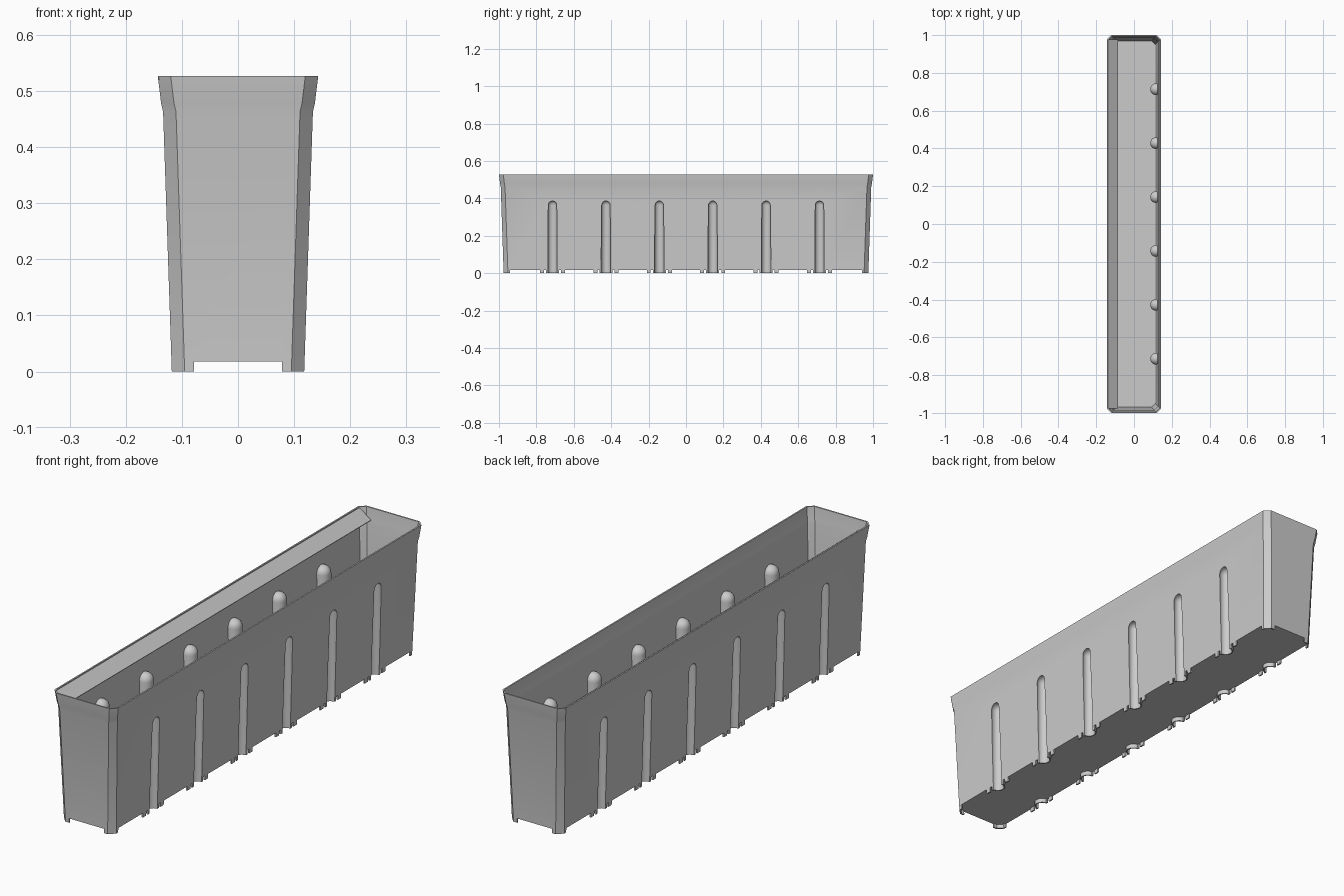
import bpy, bmesh, math
from mathutils import Matrix, Vector

if "Cube" in bpy.data.objects:
    bpy.data.objects.remove(bpy.data.objects["Cube"], do_unlink=True)

# Single plastic colour
grey = bpy.data.materials.new("plain grey")
grey.use_nodes = True
colour = (0.6, 0.6, 0.6, 1)
grey.diffuse_color = colour
grey.node_tree.nodes["Principled BSDF"].inputs["Base Color"].default_value = colour

HEIGHT, FLOOR, WALL, CHAMFER = 0.527, 0.018, 0.006, 0.023
# How far the wall leans in from the rim, by height
PROFILE = [(0, 0.025), (0.463, 0.0095), (0.478, 0.006), (HEIGHT, 0)]
GROOVES = [(i - 2.5) * 0.2855 for i in range(6)]


def make_object(name, bm):
    bmesh.ops.recalc_face_normals(bm, faces=bm.faces)
    mesh = bpy.data.meshes.new(name)
    bm.to_mesh(mesh)
    bm.free()
    mesh.materials.append(grey)
    ob = bpy.data.objects.new(name, mesh)
    bpy.context.collection.objects.link(ob)
    return ob


def inset_at(z):
    for (z0, a), (z1, b) in zip(PROFILE, PROFILE[1:]):
        if z <= z1:
            return a + (b - a) * (z - z0) / (z1 - z0)
    return 0


def add_hull(bm, heights, extra):
    """Closed loft of chamfered rectangles."""
    rings = []
    for z in heights:
        d = inset_at(z) + extra
        hx, hy, c = 0.143 - d, 1 - d, CHAMFER - extra * 0.59
        corner = [(hx, hy - c), (hx - c, hy)]
        pts = (corner + [(-x, y) for x, y in reversed(corner)]
               + [(-x, -y) for x, y in corner]
               + [(x, -y) for x, y in reversed(corner)])
        rings.append([bm.verts.new((x, y, z)) for x, y in pts])
    for a, b in zip(rings, rings[1:]):
        for i in range(8):
            j = (i + 1) % 8
            bm.faces.new((a[i], a[j], b[j], b[i]))
    bm.faces.new(rings[0])
    bm.faces.new(rings[-1])


def capsules(name, radius, top):
    """Round-topped upright rods along both long sides."""
    bm = bmesh.new()
    for side in (-1, 1):
        for y in GROOVES:
            rod = bmesh.ops.create_uvsphere(bm, u_segments=24, v_segments=12, radius=radius)["verts"]
            for v in rod:
                if v.co.z < -0.001:
                    v.co.z -= 0.5
            bmesh.ops.translate(bm, verts=rod, vec=(side * 0.117, y, top - radius))
    return make_object(name, bm)


def add_box(bm, x0, x1, y0, y1, z0, z1):
    size = Matrix.Diagonal((x1 - x0, y1 - y0, z1 - z0, 1))
    mid = Matrix.Translation(((x0 + x1) / 2, (y0 + y1) / 2, (z0 + z1) / 2))
    bmesh.ops.create_cube(bm, size=1, matrix=mid @ size)


def subtract(target, cutter):
    mod = target.modifiers.new("cut", 'BOOLEAN')
    mod.operation, mod.solver, mod.object = 'DIFFERENCE', 'EXACT', cutter
    bpy.context.view_layer.update()
    graph = bpy.context.evaluated_depsgraph_get()
    mesh = bpy.data.meshes.new_from_object(target.evaluated_get(graph))
    target.modifiers.clear()
    target.data = mesh
    bpy.data.objects.remove(cutter, do_unlink=True)


# Solid tapered trough
bm = bmesh.new()
add_hull(bm, [z for z, d in PROFILE], 0)
trough = make_object("planter_trough", bm)

# Soil space and recess under the floor, leaving the groove backs standing
bm = bmesh.new()
add_hull(bm, [FLOOR + 0.008, 0.463, 0.478, HEIGHT, HEIGHT + 0.05], WALL)
add_hull(bm, [-0.02, FLOOR], WALL)
cavity = make_object("cavity", bm)
subtract(cavity, capsules("groove_backs", 0.031, 0.396))
subtract(trough, cavity)

# Outside grooves
subtract(trough, capsules("grooves", 0.026, 0.39))

# Gaps in the bottom edge that leave small feet
bm = bmesh.new()
for side in (-1, 1):
    ends = sorted((side * 0.96, side * 1.02))
    add_box(bm, -0.078, 0.078, *ends, -0.05, FLOOR)
    xs = sorted((side * 0.105, side * 0.14))
    starts = [-0.94] + [y + 0.067 for y in GROOVES]
    stops = [y - 0.067 for y in GROOVES] + [0.94]
    for a, b in zip(starts, stops):
        add_box(bm, *xs, a, b, -0.05, FLOOR)
    for y in GROOVES:
        add_box(bm, *xs, y - 0.046, y - 0.035, -0.05, FLOOR)
        add_box(bm, *xs, y + 0.035, y + 0.046, -0.05, FLOOR)
subtract(trough, make_object("foot_gaps", bm))

# Sloping inner lip along one long rim
bm = bmesh.new()
section = [(-0.142, HEIGHT), (-0.085, 0.486), (-0.087, 0.482), (-0.142, 0.521)]
lip = bm.faces.new([bm.verts.new((x, -0.978, z)) for x, z in section])
ext = bmesh.ops.extrude_face_region(bm, geom=[lip])["geom"]
bmesh.ops.translate(bm, verts=[g for g in ext if isinstance(g, bmesh.types.BMVert)],
                    vec=Vector((0, 1.956, 0)))
make_object("inner_lip", bm)

# Soft bends, crisp corners
bpy.ops.object.select_all(action='DESELECT')
trough.select_set(True)
bpy.context.view_layer.objects.active = trough
bpy.ops.object.shade_smooth_by_angle(angle=math.radians(30))
